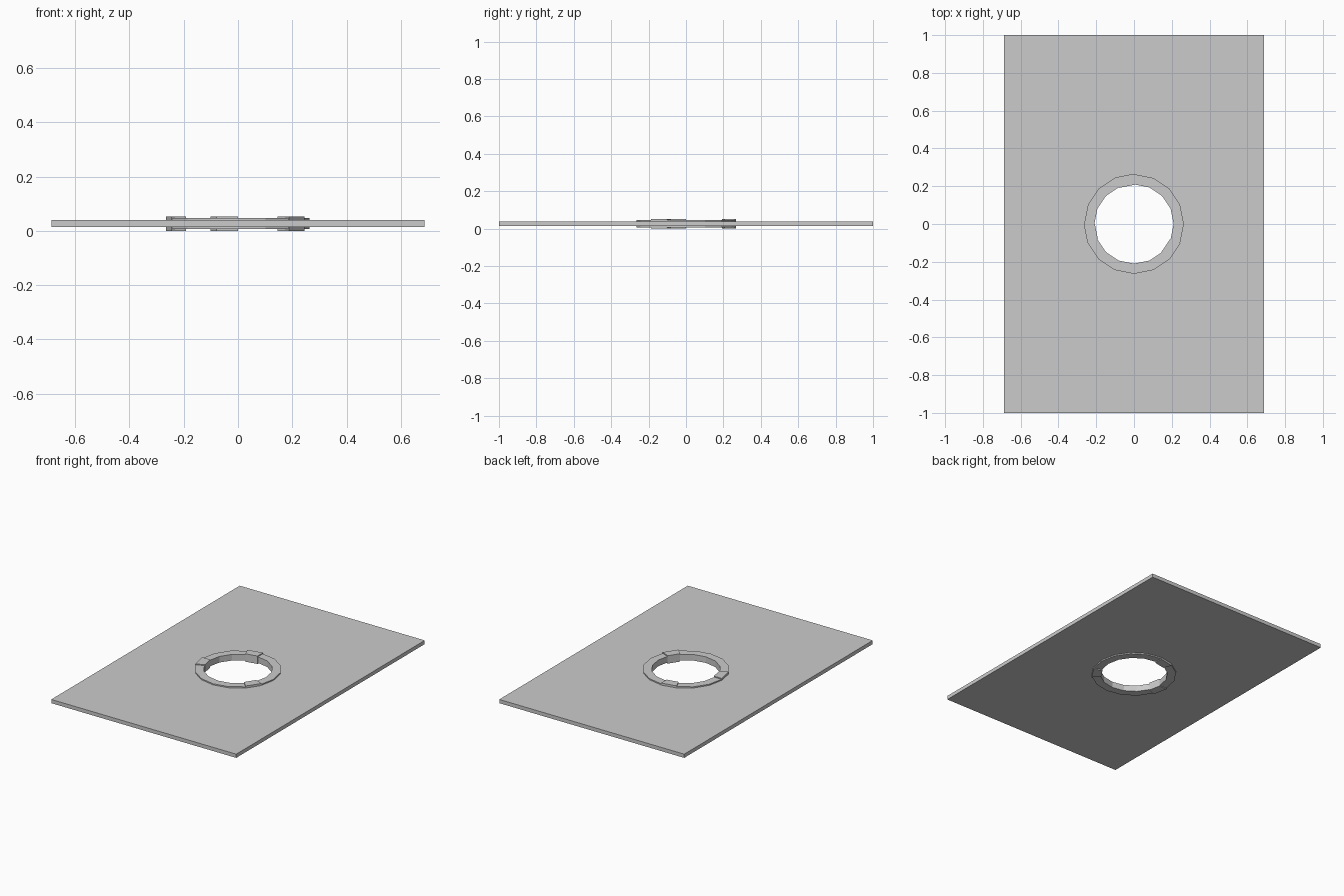
import bpy, bmesh
from math import sin, cos, radians

if "Cube" in bpy.data.objects:
    bpy.data.objects.remove(bpy.data.objects["Cube"])

STEP = 22.5  # sixteen-sided ring


def add_object(name, bm):
    bmesh.ops.recalc_face_normals(bm, faces=bm.faces[:])
    me = bpy.data.meshes.new(name)
    bm.to_mesh(me)
    bm.free()
    ob = bpy.data.objects.new(name, me)
    bpy.context.collection.objects.link(ob)
    return ob


def arc_block(name, start, count, r_in, r_out, z0, z1):
    """Ring sector swept from a rectangular profile; closed at 16 segments."""
    bm = bmesh.new()
    full = count == 16
    profile = [(r_in, z0), (r_out, z0), (r_out, z1), (r_in, z1)]
    rows = []
    for i in range(count if full else count + 1):
        a = radians(start + i * STEP)
        rows.append([bm.verts.new((r * cos(a), r * sin(a), z)) for r, z in profile])
    for i in range(count):
        a, b = rows[i], rows[(i + 1) % len(rows)]
        for j in range(4):
            k = (j + 1) % 4
            bm.faces.new((a[j], b[j], b[k], a[k]))
    if not full:
        bm.faces.new(rows[0])
        bm.faces.new(rows[-1])
    return add_object(name, bm)


# Flat plate
bm = bmesh.new()
bmesh.ops.create_cube(bm, size=1)
bmesh.ops.scale(bm, vec=(1.374, 2.0, 0.025), verts=bm.verts)
bmesh.ops.translate(bm, vec=(0, 0, 0.0265), verts=bm.verts)
plate = add_object("plate", bm)

# Round opening through the plate
bm = bmesh.new()
bmesh.ops.create_cone(bm, cap_ends=True, segments=16, radius1=0.215,
                      radius2=0.215, depth=0.3)
cutter = add_object("opening_cutter", bm)
cutter.hide_render = True
cutter.hide_set(True)
cut = plate.modifiers.new("opening", 'BOOLEAN')
cut.operation = 'DIFFERENCE'
cut.solver = 'EXACT'
cut.object = cutter

# Grommet ring around the opening
arc_block("grommet_ring", 0, 16, 0.21, 0.264, 0.006, 0.047)

# Three slightly taller clips on the ring
for n, start in enumerate((90, 180, -45), 1):
    arc_block(f"ring_clip_{n}", start, 1, 0.207, 0.266, 0.0, 0.053)
